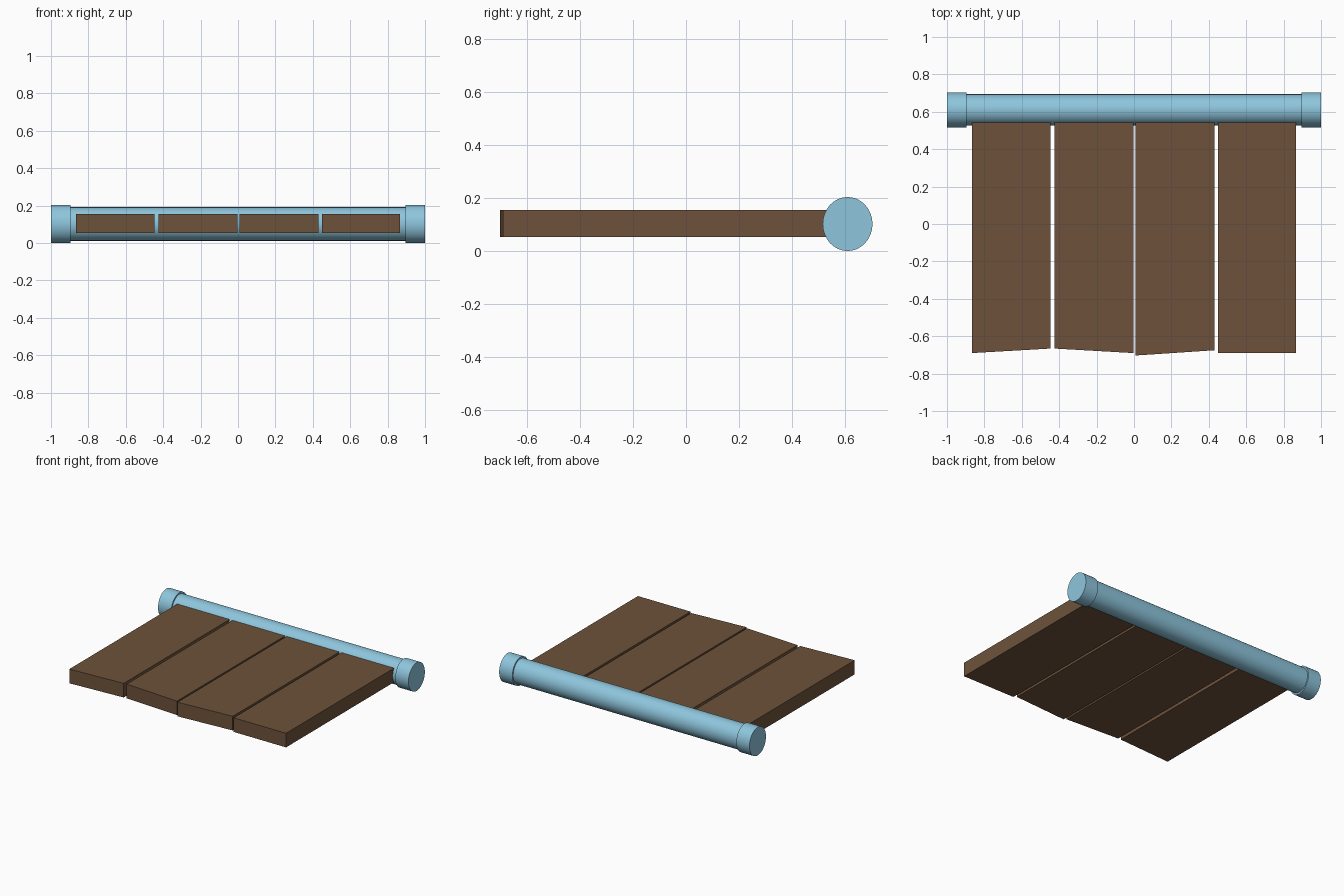
import bpy, bmesh, math

if "Cube" in bpy.data.objects:
    bpy.data.objects.remove(bpy.data.objects["Cube"])


def material(name, rgb):
    m = bpy.data.materials.new(name)
    m.diffuse_color = (*rgb, 1)
    m.use_nodes = True
    m.node_tree.nodes["Principled BSDF"].inputs["Base Color"].default_value = m.diffuse_color
    return m


BLUE = material("light blue", (0.27, 0.56, 0.72))
BROWN = material("wood brown", (0.155, 0.085, 0.044))


def prism(name, profile, offset, mat):
    """Extrude a closed 3D outline along an offset vector."""
    bm = bmesh.new()
    face = bm.faces.new([bm.verts.new(p) for p in profile])
    ext = bmesh.ops.extrude_face_region(bm, geom=[face], use_keep_orig=True)
    verts = [g for g in ext["geom"] if isinstance(g, bmesh.types.BMVert)]
    bmesh.ops.translate(bm, verts=verts, vec=offset)
    bmesh.ops.recalc_face_normals(bm, faces=bm.faces)
    me = bpy.data.meshes.new(name)
    bm.to_mesh(me)
    bm.free()
    me.materials.append(mat)
    ob = bpy.data.objects.new(name, me)
    bpy.context.collection.objects.link(ob)
    return ob


def rod(name, x0, x1, ry, rz, sides=32):
    """Slightly oval rod along x."""
    ring = [(x0, 0.61 + ry * math.cos(a), 0.102 + rz * math.sin(a))
            for a in (2 * math.pi * i / sides for i in range(sides))]
    ob = prism(name, ring, (x1 - x0, 0, 0), BLUE)
    bpy.context.view_layer.objects.active = ob
    ob.select_set(True)
    bpy.ops.object.shade_smooth_by_angle(angle=math.radians(30))
    ob.select_set(False)


# Rail and its two end caps
rod("rail", -0.9, 0.9, 0.084, 0.09)
rod("left_end_cap", -1.0, -0.895, 0.094, 0.102)
rod("right_end_cap", 0.895, 1.0, 0.094, 0.102)

# Planks: left x, right x, front y at left, front y at right
planks = [
    (-0.865, -0.447, -0.69, -0.666),
    (-0.424, -0.004, -0.666, -0.69),
    (0.009, 0.430, -0.703, -0.675),
    (0.448, 0.867, -0.69, -0.69),
]
for i, (xl, xr, yl, yr) in enumerate(planks, 1):
    outline = [(xl, yl, 0.053), (xr, yr, 0.053), (xr, 0.58, 0.053), (xl, 0.58, 0.053)]
    prism(f"plank_{i}", outline, (0, 0, 0.102), BROWN)
